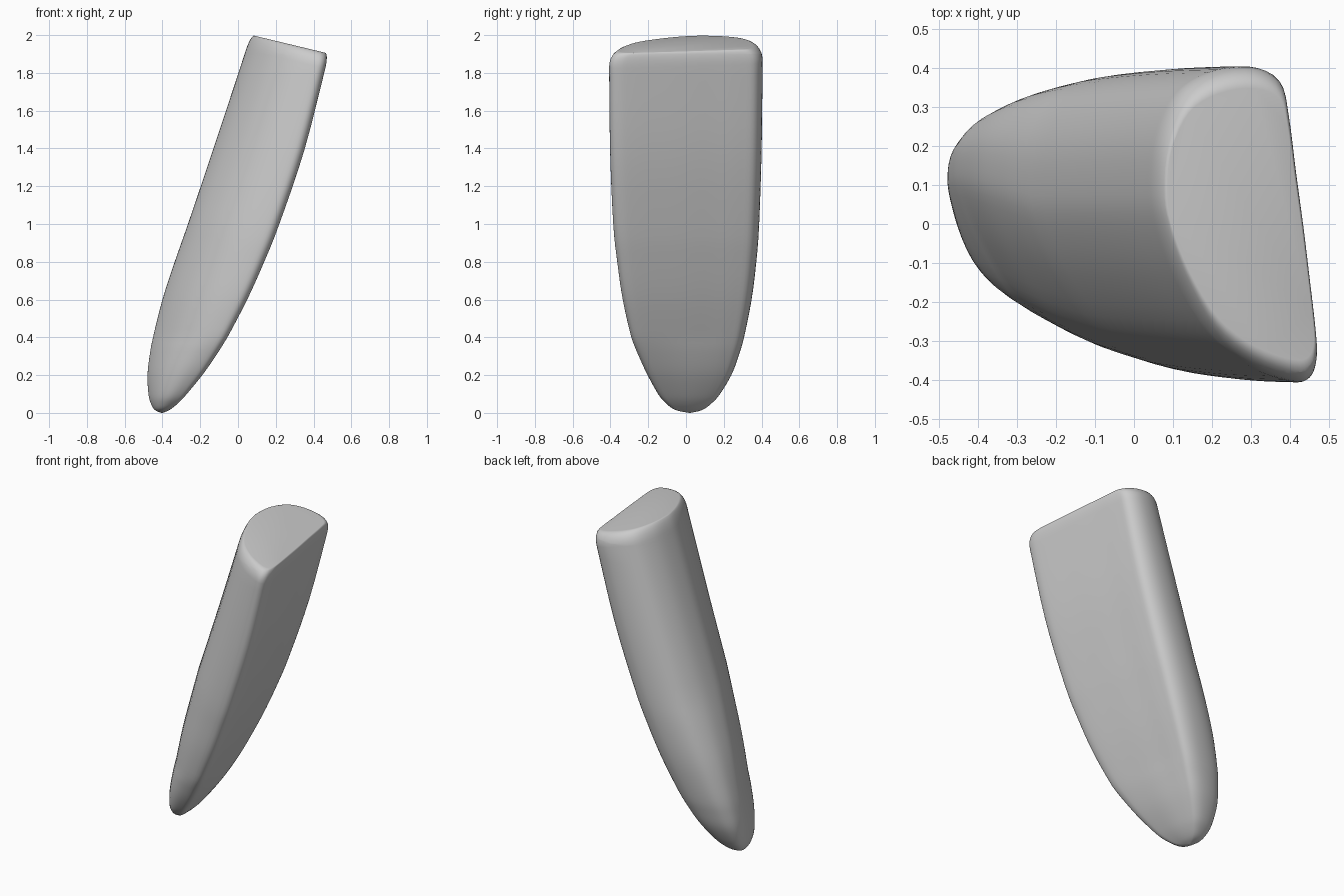
import bpy, bmesh, math
from mathutils import Vector

if "Cube" in bpy.data.objects:
    bpy.data.objects.remove(bpy.data.objects["Cube"])

# Horizontal levels: z, left x, right x, front y, back y
LEVELS = [
    (0.0, -0.405, -0.400, 0.018, 0.022),
    (0.015, -0.440, -0.360, -0.06, 0.085),
    (0.05, -0.462, -0.312, -0.115, 0.135),
    (0.1, -0.475, -0.262, -0.16, 0.18),
    (0.2, -0.480, -0.180, -0.215, 0.24),
    (0.3, -0.469, -0.113, -0.256, 0.278),
    (0.4, -0.450, -0.055, -0.288, 0.307),
    (0.6, -0.400, 0.050, -0.333, 0.347),
    (0.8, -0.335, 0.140, -0.362, 0.372),
    (1.0, -0.265, 0.220, -0.383, 0.387),
    (1.4, -0.130, 0.355, -0.40, 0.40),
    (1.9, 0.035, 0.482, -0.405, 0.405),
    (2.2, 0.130, 0.555, -0.405, 0.405),
]

# Lopsided D section: u across (0 left, 1 right), v from front (-1) to back (1)
SECTION = [
    (0.0, 0.25), (0.03, 0.55), (0.15, 0.82), (0.35, 0.96), (0.6, 1.0),
    (0.77, 0.92), (0.82, 0.72), (0.865, 0.35), (0.91, 0.0), (0.95, -0.35),
    (0.99, -0.72), (0.995, -0.88), (0.96, -0.98), (0.86, -1.0),
    (0.6, -0.90), (0.35, -0.69), (0.15, -0.34), (0.03, 0.0),
]


def spline(points, steps, closed):
    """Smooth curve through points of any dimension."""
    n = len(points)
    pick = (lambda i: points[i % n]) if closed else (lambda i: points[max(0, min(n - 1, i))])
    out = []
    for i in range(n if closed else n - 1):
        a, b, c, d = (pick(i + k) for k in (-1, 0, 1, 2))
        for s in range(steps):
            t = s / steps
            out.append(tuple(
                0.5 * (2 * q + (r - p) * t + (2 * p - 5 * q + 4 * r - w) * t * t
                       + (3 * q - p - 3 * r + w) * t ** 3)
                for p, q, r, w in zip(a, b, c, d)))
    if not closed:
        out.append(tuple(points[-1]))
    return out


# Loft the blade body
bm = bmesh.new()
section = spline(SECTION, 4, True)
rings = []
for z, x0, x1, y0, y1 in spline(LEVELS, 4, False):
    soft = 0.5 * max(0.0, 1 - z / 0.4)          # rounder section near the tip
    skew = 0.35 * max(0.0, 1 - z / 1.0)         # fuller at the back near the tip
    ring = []
    for u, v in section:
        a = math.atan2(v, 2 * u - 1)
        u = u + (0.5 + 0.5 * math.cos(a) - u) * soft
        v = v + (math.sin(a) - v) * soft
        v += skew * (1 - u) * (1 - v * v)
        ring.append(bm.verts.new((x0 + (x1 - x0) * u,
                                  (y0 + y1) / 2 + (y1 - y0) / 2 * v, max(z, 0))))
    rings.append(ring)
n = len(section)
for lo, hi in zip(rings, rings[1:]):
    for i in range(n):
        j = (i + 1) % n
        bm.faces.new((lo[i], lo[j], hi[j], hi[i]))
bm.faces.new(rings[0])

# Slice the slanted flat top, adding loops below it for the rounded rim
normal = Vector((0.24, 0, 1)).normalized()
peak = Vector((0.06, 0, 2.003))
RIM = 0.08
for depth in (0, 0.001, 0.005, 0.012, 0.024, 0.04, 0.06, 0.08):
    bmesh.ops.bisect_plane(bm, geom=bm.verts[:] + bm.edges[:] + bm.faces[:], dist=1e-6,
                           plane_co=peak - normal * depth, plane_no=normal,
                           clear_outer=(depth == 0))
slope = Vector((1, 0, -0.24))
for v in bm.verts:
    d = max(0.0, (peak - v.co).dot(normal))
    if d < RIM:
        e = 1 - math.sqrt(max(0.0, 1 - (1 - d / RIM) ** 2))
        v.co.y *= 1 - e * 0.14
        v.co += slope * (-(v.co.x - 0.27) * e * 0.09)
bmesh.ops.contextual_create(bm, geom=[e for e in bm.edges if e.is_boundary])
bmesh.ops.recalc_face_normals(bm, faces=bm.faces[:])

mesh = bpy.data.meshes.new("blade")
bm.to_mesh(mesh)
bm.free()
blade = bpy.data.objects.new("blade", mesh)
bpy.context.collection.objects.link(blade)
bpy.context.view_layer.objects.active = blade
blade.select_set(True)
bpy.ops.object.shade_smooth_by_angle(angle=math.radians(60))
